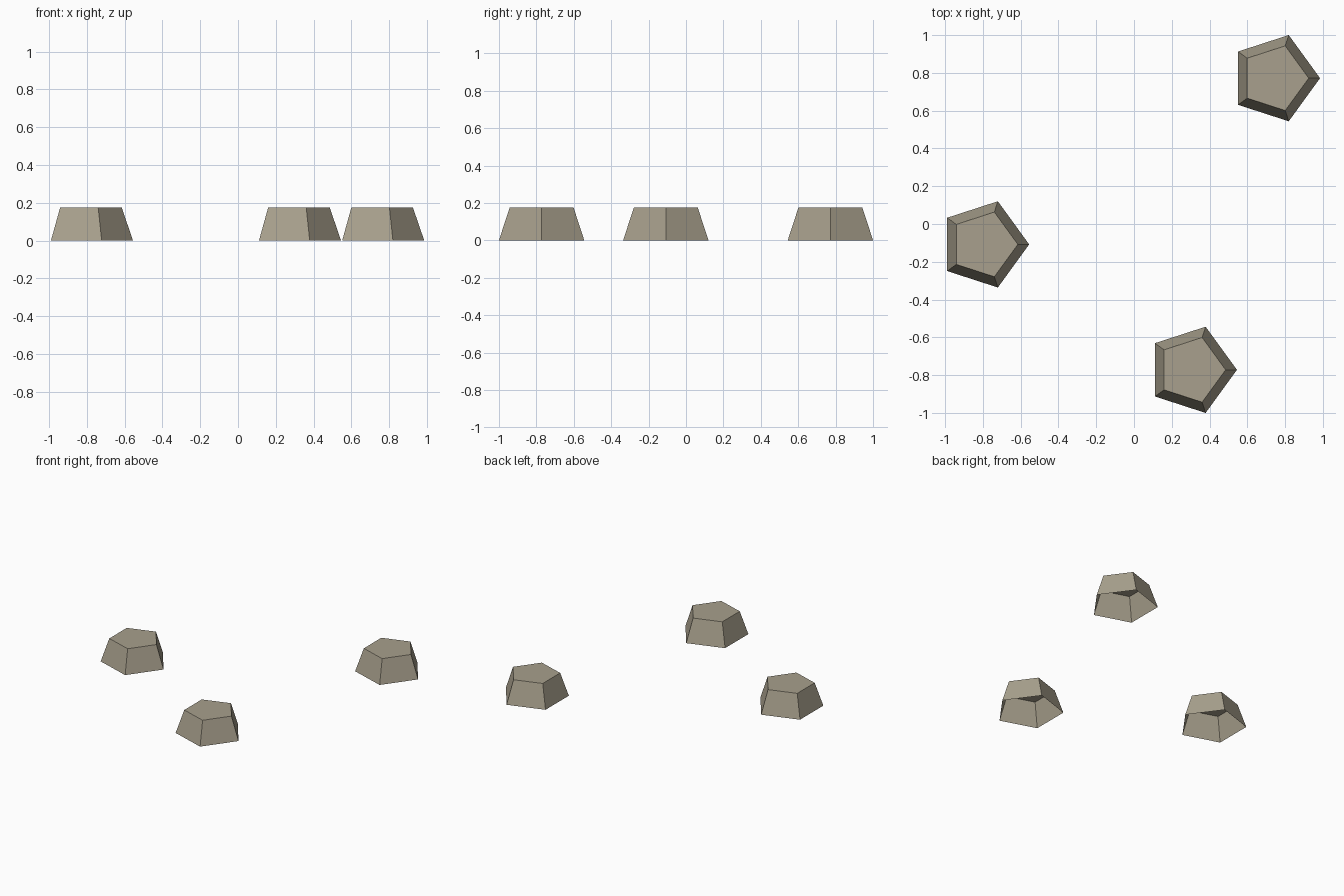
import bpy
import bmesh
from math import cos, sin, tau

if "Cube" in bpy.data.objects:
    bpy.data.objects.remove(bpy.data.objects["Cube"])

SIDES = 5
BASE_RADIUS, TOP_RADIUS, HEIGHT = 0.24, 0.18, 0.175

stone = bpy.data.materials.new("warm grey stone")
stone.diffuse_color = (0.392, 0.352, 0.266, 1)
stone.use_nodes = True
stone.node_tree.nodes["Principled BSDF"].inputs["Base Color"].default_value = stone.diffuse_color


def add_stone(name, x, y):
    """Tapered five-sided stone with a flat top and an open underside."""
    bm = bmesh.new()

    def ring(radius, z):
        return [bm.verts.new((radius * cos(tau * i / SIDES),
                              radius * sin(tau * i / SIDES), z))
                for i in range(SIDES)]

    base, top = ring(BASE_RADIUS, 0), ring(TOP_RADIUS, HEIGHT)
    for i in range(SIDES):
        j = (i + 1) % SIDES
        bm.faces.new((base[i], base[j], top[j], top[i]))
    bm.faces.new(top)

    mesh = bpy.data.meshes.new(name)
    bm.to_mesh(mesh)
    bm.free()
    mesh.materials.append(stone)
    obj = bpy.data.objects.new(name, mesh)
    obj.location = (x, y, 0)
    bpy.context.collection.objects.link(obj)


# Three scattered stones
add_stone("back_stone", 0.745, 0.772)
add_stone("left_stone", -0.795, -0.108)
add_stone("front_stone", 0.305, -0.772)
